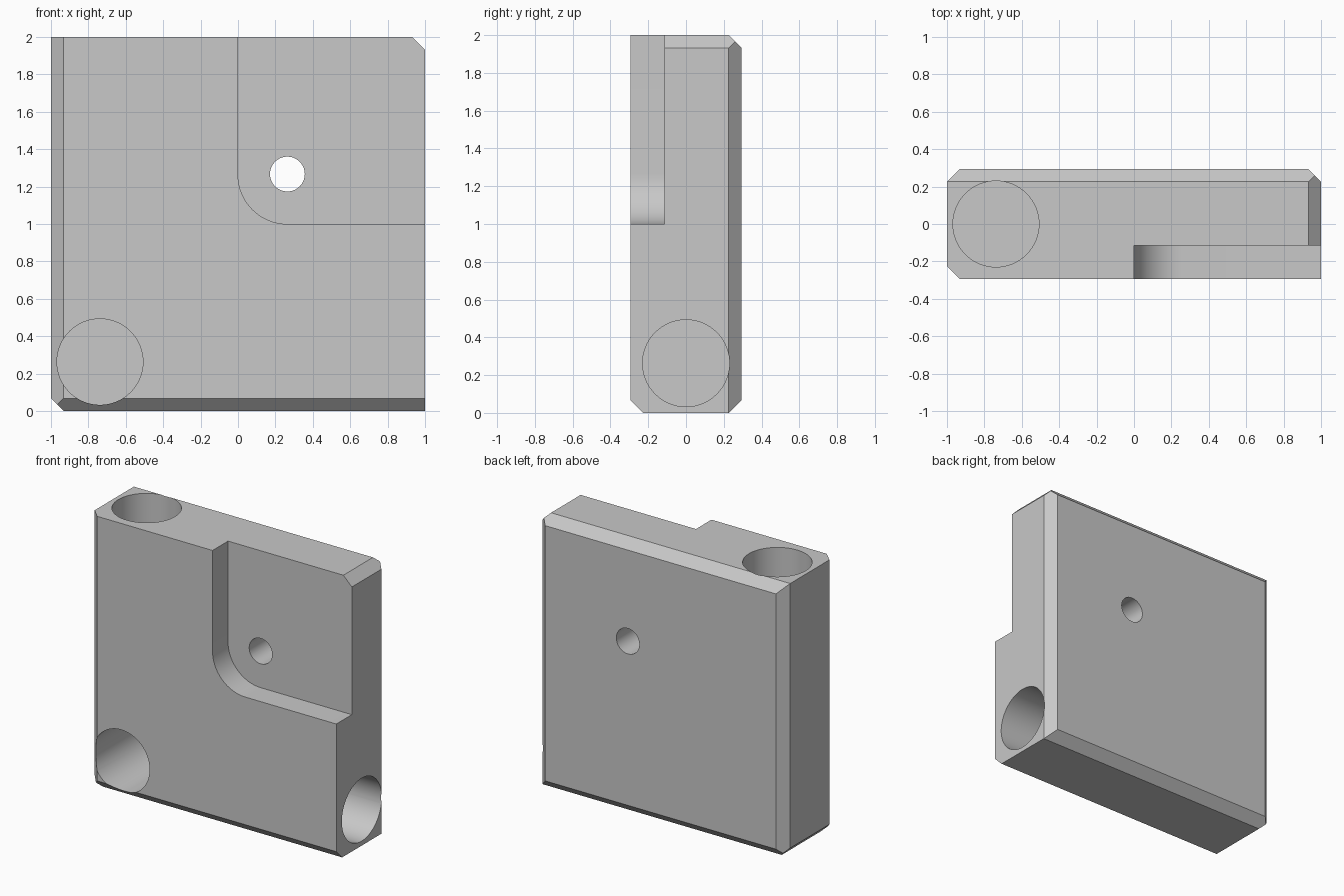
import bpy, bmesh, math
from mathutils import Vector, Matrix

default = bpy.data.objects.get("Cube")
if default:
    bpy.data.objects.remove(default, do_unlink=True)

HALF = Vector((1.0, 0.294, 1.0))   # half sizes of the block
CHAMFER = 0.068
BORE_R, BORE_X, BORE_Z = 0.23, -0.738, 0.263
NOTCH_Y, NOTCH_R = -0.115, 0.264

grey = bpy.data.materials.new("plain grey")
grey.use_nodes = True
colour = (0.58, 0.58, 0.58, 1)
grey.diffuse_color = colour
grey.node_tree.nodes["Principled BSDF"].inputs["Base Color"].default_value = colour


def make_object(name, bm):
    bmesh.ops.recalc_face_normals(bm, faces=bm.faces)
    mesh = bpy.data.meshes.new(name)
    bm.to_mesh(mesh)
    bm.free()
    mesh.materials.append(grey)
    obj = bpy.data.objects.new(name, mesh)
    bpy.context.collection.objects.link(obj)
    return obj


def cylinder(name, start, end, radius):
    """Round cutter running from start to end."""
    start, end = Vector(start), Vector(end)
    axis = end - start
    turn = axis.to_track_quat("Z", "Y").to_matrix().to_4x4()
    bm = bmesh.new()
    bmesh.ops.create_cone(bm, cap_ends=True, segments=64, radius1=radius,
                          radius2=radius, depth=axis.length,
                          matrix=Matrix.Translation((start + end) / 2) @ turn)
    return make_object(name, bm)


# Block, with chosen edges planed off at 45 degrees
bm = bmesh.new()
bmesh.ops.create_cube(bm, size=2, matrix=Matrix.Translation((0, 0, 1))
                      @ Matrix.Diagonal((*HALF, 1)))
edges = [(1, 1, 0), (-1, 1, 0), (0, 1, 1), (0, 1, -1),   # around the back
         (-1, -1, 0), (0, -1, -1),                       # front right, front bottom
         (-1, 0, -1), (1, 0, 1)]                         # two opposite corners
for edge in edges:
    normal = Vector(edge)
    point = Vector((0, 0, 1)) + normal * HALF
    point -= normal * CHAMFER / 2
    cut = bmesh.ops.bisect_plane(bm, geom=bm.verts[:] + bm.edges[:] + bm.faces[:],
                                 plane_co=point, plane_no=normal, clear_outer=True)
    rim = [e for e in cut["geom_cut"] if isinstance(e, bmesh.types.BMEdge)]
    bmesh.ops.contextual_create(bm, geom=rim)
block = make_object("corner_block", bm)

# Notch cutter: rectangle with one rounded inner corner
bm = bmesh.new()
profile = [(1.5, 1), (1.5, 2.5), (0, 2.5)]
for i in range(17):
    a = math.pi + i / 16 * math.pi / 2
    profile.append((NOTCH_R * (1 + math.cos(a)), 1 + NOTCH_R * (1 + math.sin(a))))
face = bm.faces.new([bm.verts.new((x, -1, z)) for x, z in profile])
sweep = bmesh.ops.extrude_face_region(bm, geom=[face])
bmesh.ops.translate(bm, vec=(0, 1 + NOTCH_Y, 0),
                    verts=[v for v in sweep["geom"] if isinstance(v, bmesh.types.BMVert)])
notch = make_object("notch_cutter", bm)

# Blind bores from the front, the left side and the top, plus a small through hole
cutters = [
    notch,
    cylinder("front_bore_cutter", (BORE_X, -1, BORE_Z), (BORE_X, 0.235, BORE_Z), BORE_R),
    cylinder("side_bore_cutter", (1.5, 0, BORE_Z), (-0.47, 0, BORE_Z), BORE_R),
    cylinder("top_bore_cutter", (BORE_X, 0, 2.5), (BORE_X, 0, 0.53), BORE_R),
    cylinder("screw_hole_cutter", (NOTCH_R, -1, 1.267), (NOTCH_R, 1, 1.267), 0.093),
]

bpy.ops.object.select_all(action="DESELECT")
block.select_set(True)
bpy.context.view_layer.objects.active = block
for cutter in cutters:
    mod = block.modifiers.new(cutter.name, "BOOLEAN")
    mod.operation = "DIFFERENCE"
    mod.solver = "EXACT"
    mod.object = cutter
    bpy.ops.object.modifier_apply(modifier=mod.name)
    bpy.data.objects.remove(cutter, do_unlink=True)

bpy.ops.object.shade_smooth_by_angle(angle=math.radians(30))
